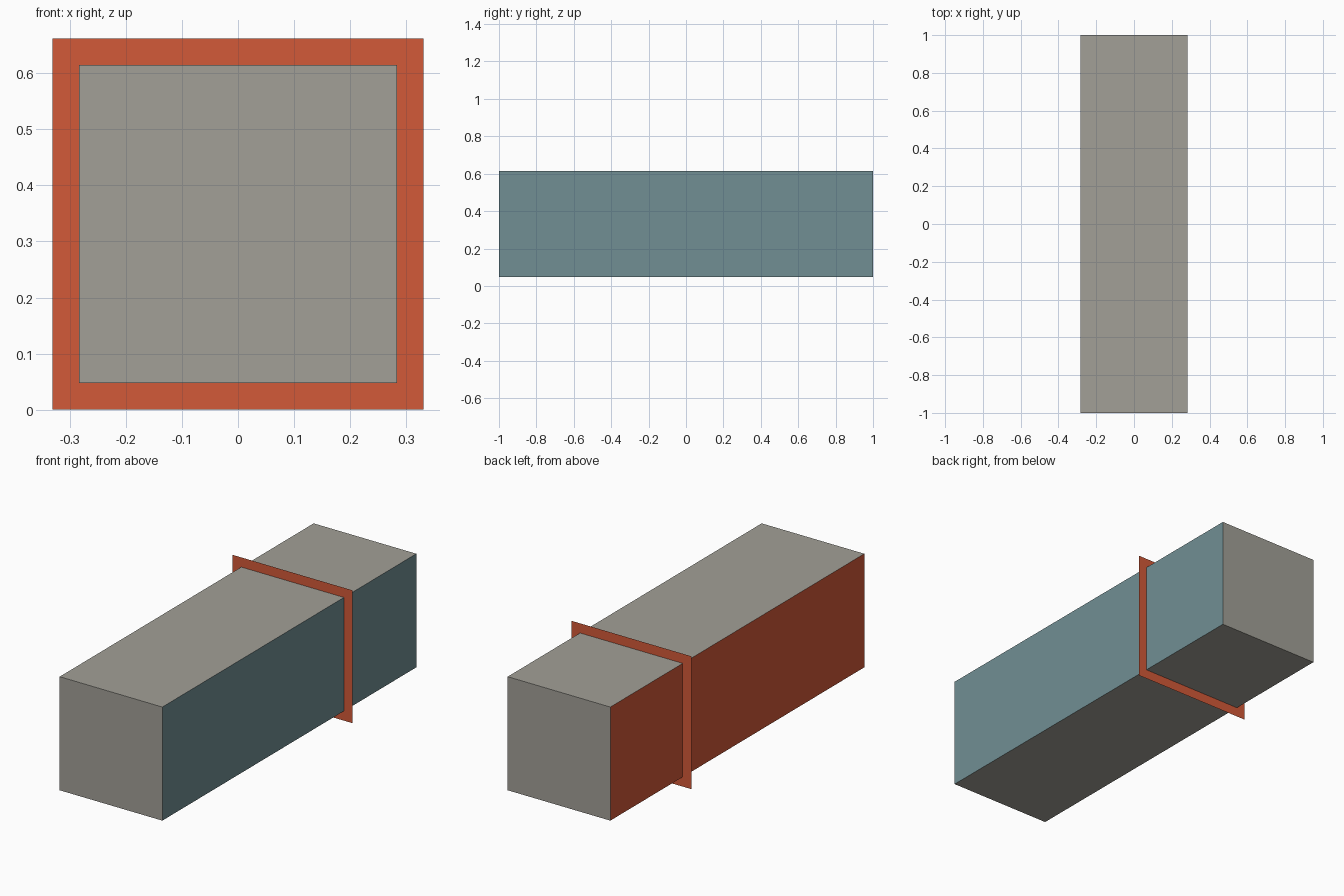
import bpy, bmesh
from mathutils import Matrix

if "Cube" in bpy.data.objects:
    bpy.data.objects.remove(bpy.data.objects["Cube"])

CENTRE_Z = 0.331


def material(name, rgb):
    m = bpy.data.materials.new(name)
    m.diffuse_color = (*rgb, 1.0)
    m.use_nodes = True
    m.node_tree.nodes["Principled BSDF"].inputs["Base Color"].default_value = m.diffuse_color
    return m


grey = material("grey", (0.36, 0.35, 0.31))
teal = material("teal", (0.165, 0.275, 0.296))
red = material("red", (0.65, 0.10, 0.04))


def add_object(name, bm, materials):
    mesh = bpy.data.meshes.new(name)
    bm.to_mesh(mesh)
    bm.free()
    for m in materials:
        mesh.materials.append(m)
    ob = bpy.data.objects.new(name, mesh)
    bpy.context.collection.objects.link(ob)
    ob.location.z = CENTRE_Z
    return ob


# Long square beam: teal right side, red left side, grey elsewhere
bm = bmesh.new()
bmesh.ops.create_cube(bm, size=1, matrix=Matrix.Diagonal((0.566, 2.0, 0.566, 1)))
bm.normal_update()
for f in bm.faces:
    if f.normal.x > 0.5:
        f.material_index = 1
    elif f.normal.x < -0.5:
        f.material_index = 2
add_object("beam", bm, [grey, teal, red])

# Thin upright sheet crossing the beam toward the back
bm = bmesh.new()
bmesh.ops.create_grid(bm, x_segments=1, y_segments=1, size=0.331,
                      matrix=Matrix.Rotation(1.5707963, 4, 'X'))
sheet = add_object("cross_sheet", bm, [red])
sheet.location.y = 0.43
